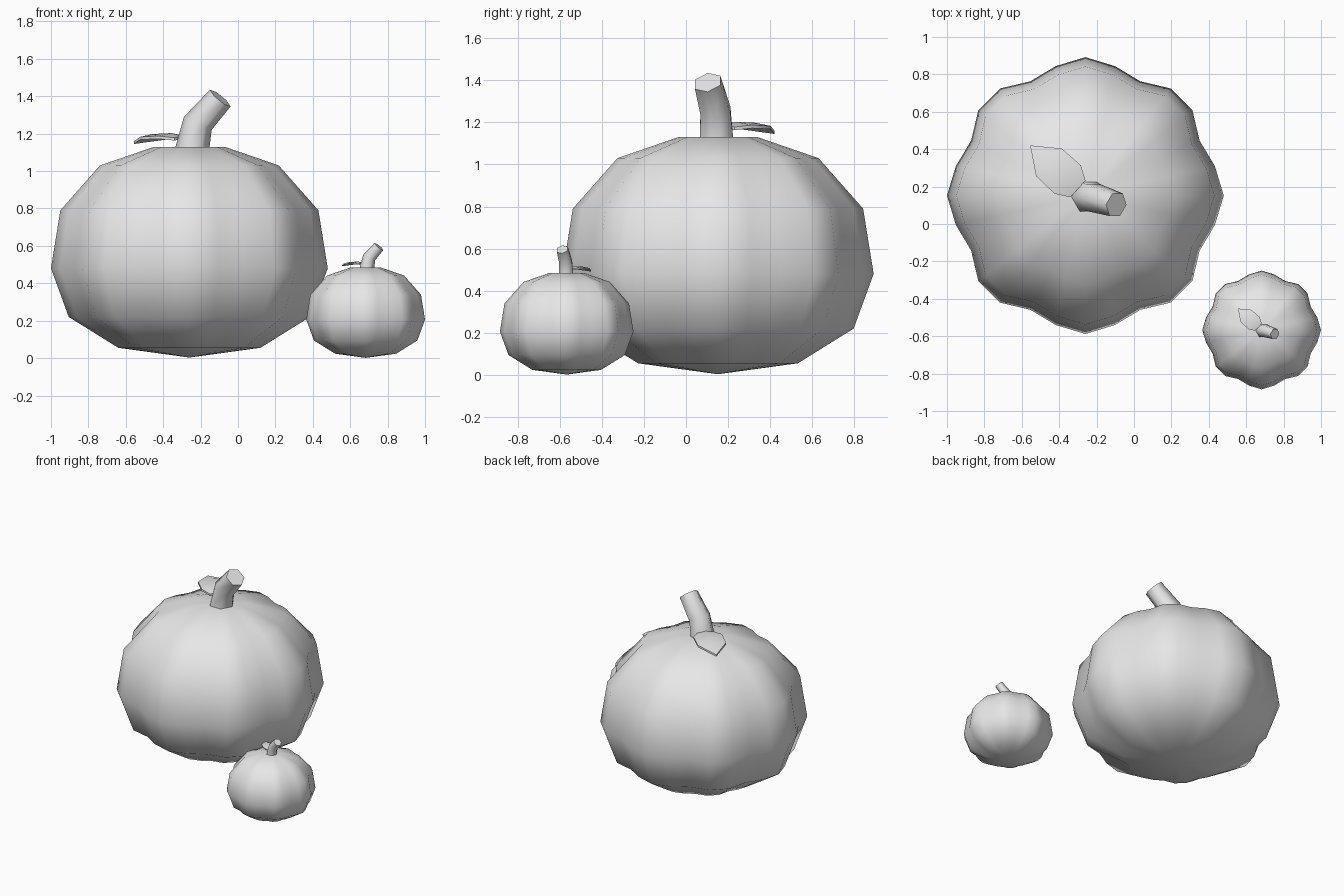
import bpy, bmesh, math
from mathutils import Vector

if "Cube" in bpy.data.objects:
    bpy.data.objects.remove(bpy.data.objects["Cube"])

grey = bpy.data.materials.new("light_grey")
grey.diffuse_color = (0.8, 0.8, 0.8, 1)
grey.use_nodes = True
grey.node_tree.nodes["Principled BSDF"].inputs["Base Color"].default_value = grey.diffuse_color

SEGMENTS = 28


def make_object(name, bm, origin, scale, angle):
    bmesh.ops.recalc_face_normals(bm, faces=bm.faces[:])
    mesh = bpy.data.meshes.new(name)
    bm.to_mesh(mesh)
    bm.free()
    mesh.materials.append(grey)
    obj = bpy.data.objects.new(name, mesh)
    bpy.context.collection.objects.link(obj)
    obj.location = origin
    obj.scale = (scale,) * 3
    bpy.ops.object.select_all(action='DESELECT')
    obj.select_set(True)
    bpy.context.view_layer.objects.active = obj
    bpy.ops.object.shade_smooth_by_angle(angle=math.radians(angle))
    return obj


def bridge(bm, lower, upper):
    n = len(lower)
    for i in range(n):
        j = (i + 1) % n
        bm.faces.new((lower[i], lower[j], upper[j], upper[i]))


def fan(bm, ring, centre):
    tip = bm.verts.new(centre)
    for i in range(len(ring)):
        bm.faces.new((ring[i], ring[(i + 1) % len(ring)], tip))


def make_body(name, origin, scale):
    # lobed shell: each profile ring repeats the same eight-lobed outline
    bm = bmesh.new()
    profile = [(0.38, 0.055), (0.645, 0.22), (0.74, 0.48),
               (0.69, 0.79), (0.478, 1.03), (0.188, 1.13)]
    rings = []
    for radius, z in profile:
        ring = []
        for i in range(SEGMENTS):
            a = math.tau * i / SEGMENTS
            r = radius * (0.892 + 0.108 * abs(math.cos(4 * a)))
            ring.append(bm.verts.new((r * math.cos(a), r * math.sin(a), z)))
        rings.append(ring)
    for lower, upper in zip(rings, rings[1:]):
        bridge(bm, lower, upper)
    fan(bm, rings[0], (0, 0, 0.003))
    fan(bm, rings[-1], (0, 0, 1.13))
    make_object(name, bm, origin, scale, 80)


def make_stem(name, origin, scale):
    # bent six-sided stalk: centre, axis direction and radius of each ring
    bm = bmesh.new()
    stations = [((0.015, -0.007, 1.12), (0, 0, 1), 0.092),
                ((0.045, -0.012, 1.255), (0.42, -0.06, 0.9), 0.082),
                ((0.165, -0.049, 1.39), (0.63, -0.2, 0.77), 0.071)]
    rings = []
    for centre, axis, radius in stations:
        n = Vector(axis).normalized()
        u = Vector((0, 1, 0)).cross(n).normalized()
        v = n.cross(u)
        rings.append([bm.verts.new(Vector(centre) + radius *
                      (u * math.cos(k * math.pi / 3) + v * math.sin(k * math.pi / 3)))
                      for k in range(6)])
    for lower, upper in zip(rings, rings[1:]):
        bridge(bm, lower, upper)
    bm.faces.new(rings[0])
    bm.faces.new(rings[-1])
    make_object(name, bm, origin, scale, 65)


def make_leaf(name, origin, scale):
    # arched pointed leaf: midrib position, half width per station
    bm = bmesh.new()
    side = Vector((0.68, 0.73, 0))
    stations = [((-0.04, 0.035, 1.187), 0.06), ((-0.095, 0.086, 1.203), 0.104),
                ((-0.195, 0.178, 1.198), 0.101)]
    rows = []
    for centre, half in stations:
        c = Vector(centre)
        drop = Vector((0, 0, -0.15 * half))
        rows.append([bm.verts.new(c - side * half + drop), bm.verts.new(c),
                     bm.verts.new(c + side * half + drop)])
    for a, b in zip(rows, rows[1:]):
        for k in range(2):
            bm.faces.new((a[k], a[k + 1], b[k + 1], b[k]))
    tip = bm.verts.new((-0.295, 0.268, 1.16))
    for k in range(2):
        bm.faces.new((rows[-1][k], rows[-1][k + 1], tip))
    # make the upper side face up before thickening downward
    bmesh.ops.recalc_face_normals(bm, faces=bm.faces[:])
    bm.normal_update()
    if sum(f.normal.z for f in bm.faces) < 0:
        bmesh.ops.reverse_faces(bm, faces=bm.faces[:])
    bm.normal_update()
    top = list(bm.faces)
    ext = bmesh.ops.extrude_face_region(bm, geom=top, use_keep_orig=True)
    for v in ext["geom"]:
        if isinstance(v, bmesh.types.BMVert):
            v.co.z -= 0.015
    make_object(name, bm, origin, scale, 40)


for size, origin, scale in (("large", (-0.26, 0.152, 0), 1.0),
                            ("small", (0.6825, -0.567, 0), 0.429)):
    make_body(size + "_pumpkin_body", origin, scale)
    make_stem(size + "_pumpkin_stem", origin, scale)
    make_leaf(size + "_pumpkin_leaf", origin, scale)
